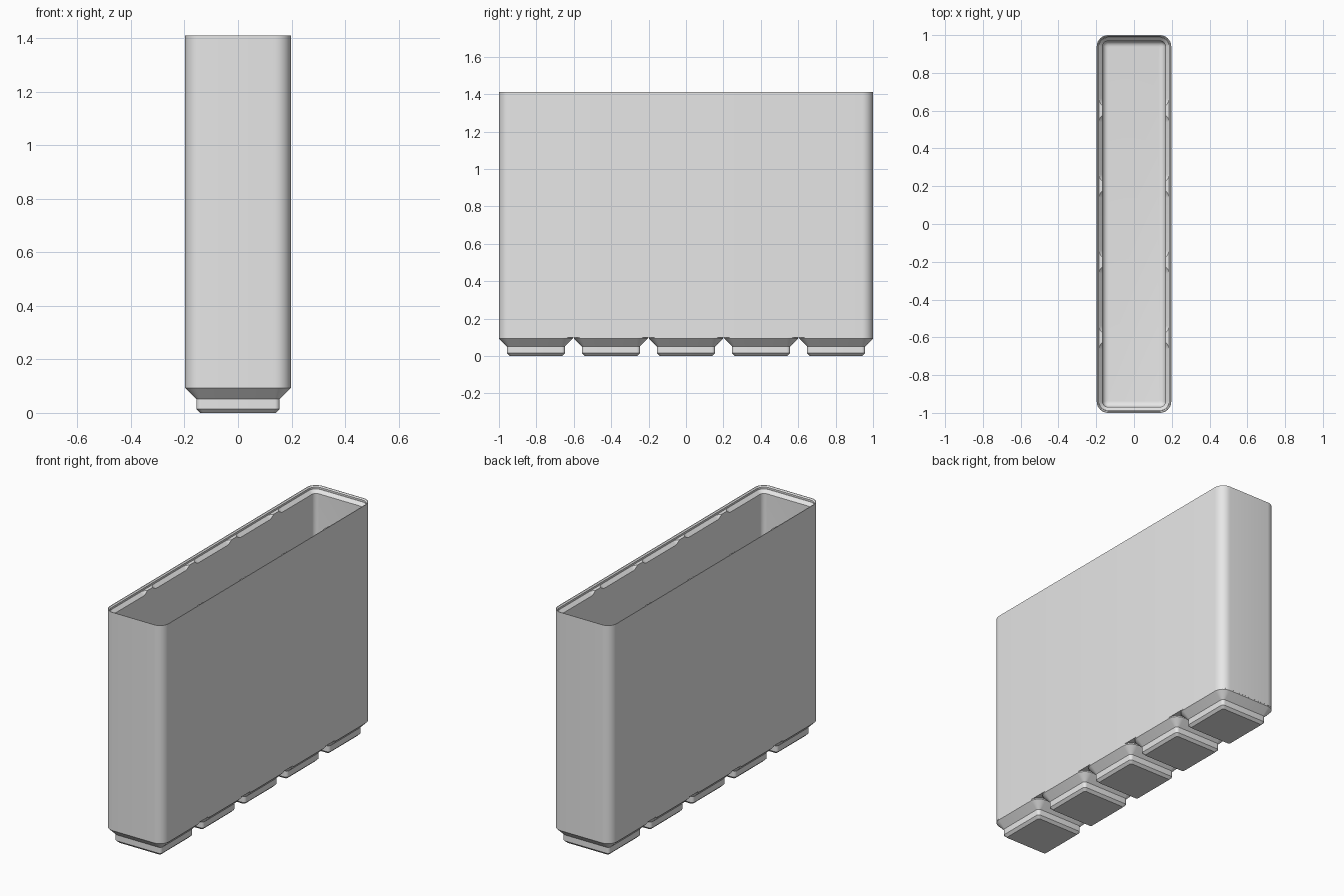
import bpy, bmesh, math

cube = bpy.data.objects.get("Cube")
if cube:
    bpy.data.objects.remove(cube, do_unlink=True)

HALF_W, HALF_L, TOP = 0.1975, 1.0, 1.41
PITCH, CORNER, SEGS = 0.401, 0.06, 8

grey = bpy.data.materials.new("plain_grey")
grey.use_nodes = True
grey.diffuse_color = (0.8, 0.8, 0.8, 1)
grey.node_tree.nodes["Principled BSDF"].inputs["Base Color"].default_value = (0.8, 0.8, 0.8, 1)


def loft(name, half_x, half_y, steps, y=0):
    """Solid through rounded rectangles; each step is (inset, height)."""
    bm = bmesh.new()
    rings = []
    for inset, z in steps:
        hx, hy = half_x - inset, half_y - inset
        r = max(CORNER - inset, 0.012)
        ring = []
        for q, (sx, sy) in enumerate(((1, 1), (-1, 1), (-1, -1), (1, -1))):
            for i in range(SEGS + 1):
                a = math.pi / 2 * (q + i / SEGS)
                ring.append(bm.verts.new((sx * (hx - r) + r * math.cos(a),
                                          y + sy * (hy - r) + r * math.sin(a), z)))
        rings.append(ring)
    for low, high in zip(rings, rings[1:]):
        for i in range(len(low)):
            j = (i + 1) % len(low)
            bm.faces.new((low[i], low[j], high[j], high[i]))
    bm.faces.new(rings[0][::-1])
    bm.faces.new(rings[-1])
    bmesh.ops.recalc_face_normals(bm, faces=bm.faces)
    mesh = bpy.data.meshes.new(name)
    bm.to_mesh(mesh)
    bm.free()
    mesh.materials.append(grey)
    obj = bpy.data.objects.new(name, mesh)
    bpy.context.collection.objects.link(obj)
    return obj


def activate(obj):
    bpy.ops.object.select_all(action='DESELECT')
    obj.select_set(True)
    bpy.context.view_layer.objects.active = obj


def smooth(obj):
    activate(obj)
    bpy.ops.object.shade_smooth_by_angle(angle=math.radians(30))


# Tall bin: outer wall, thin rim, ledge, inner wall, filleted floor
wall, fillet, floor = 0.031, 0.03, 0.13
steps = [(0, 0.1), (0, TOP), (0.004, TOP), (0.011, 1.403), (0.011, 1.392), (wall, 1.392)]
for i in range(6):
    a = math.pi / 2 * i / 5
    steps.append((wall + fillet * (1 - math.cos(a)), floor + fillet * (1 - math.sin(a))))
body = loft("bin_body", HALF_W, HALF_L, steps)

# Stacking sockets cut into the ledge, one per cell
for n in range(-2, 3):
    cutter = loft("socket_cutter", HALF_W, HALF_W,
                  [(0.042, 1.362), (0.012, 1.392), (0.012, 1.399)], n * PITCH)
    cutter.hide_render = True
    activate(body)
    cut = body.modifiers.new("socket", 'BOOLEAN')
    cut.operation, cut.solver, cut.object = 'DIFFERENCE', 'EXACT', cutter
    bpy.ops.object.modifier_apply(modifier=cut.name)
    bpy.data.objects.remove(cutter, do_unlink=True)
smooth(body)

# Row of stepped feet
for n in range(-2, 3):
    smooth(loft(f"foot_{n + 3}", HALF_W, HALF_W,
                [(0.057, 0), (0.042, 0.015), (0.042, 0.051), (0, 0.093), (0, 0.1)], n * PITCH))
